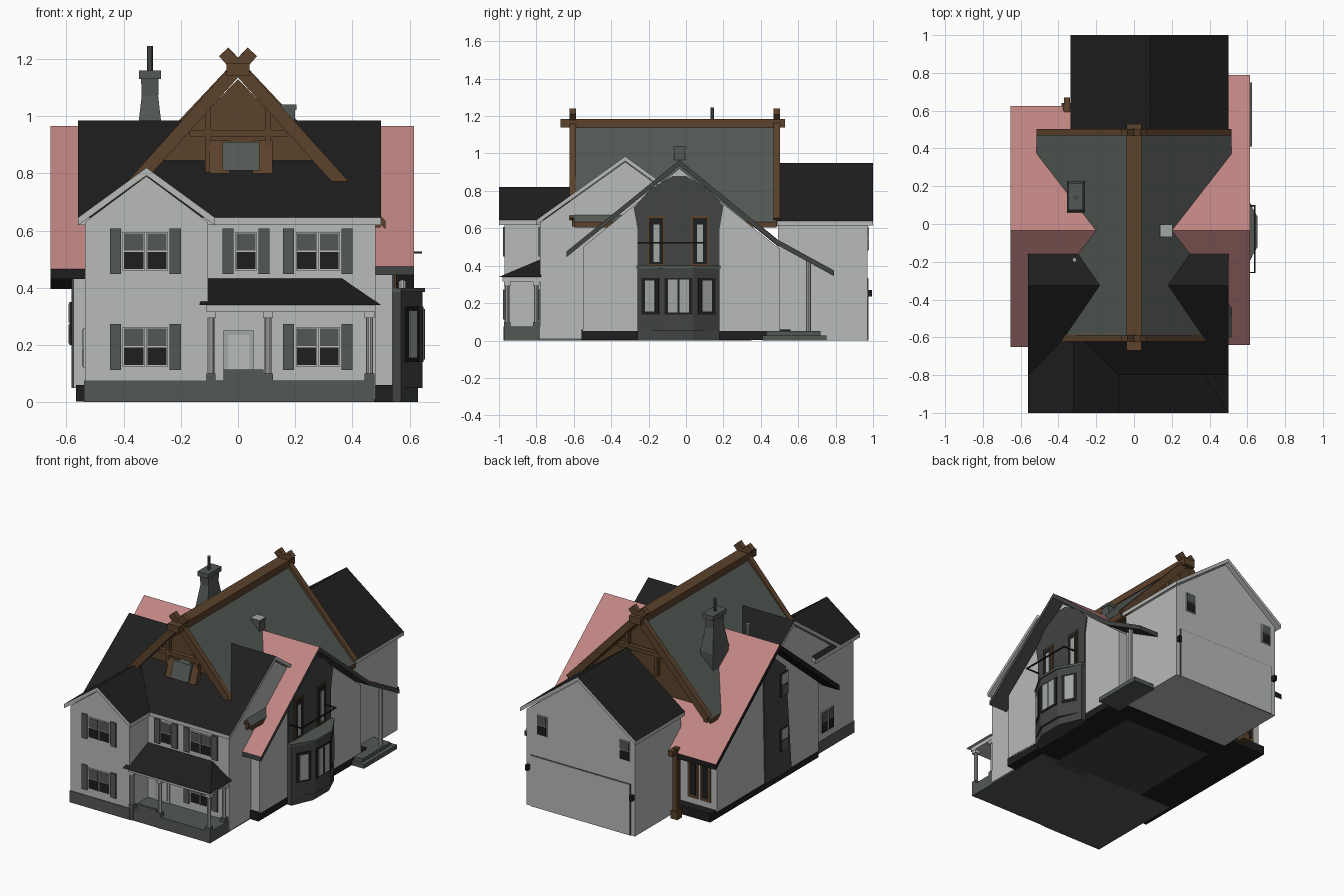
import bpy, bmesh, math
from mathutils import Vector

if "Cube" in bpy.data.objects:
    bpy.data.objects.remove(bpy.data.objects["Cube"])

def mat(name, r, g, b):
    m = bpy.data.materials.new(name)
    m.diffuse_color = (r, g, b, 1)
    m.use_nodes = True
    m.node_tree.nodes["Principled BSDF"].inputs["Base Color"].default_value = m.diffuse_color
    return m

WHITE = mat("white siding", .475, .495, .48)
PINK = mat("pink roof", .525, .235, .225)
BLACK = mat("black shingle", .013, .013, .013)
SLATE = mat("slate grey", .086, .099, .09)
CHAR = mat("charcoal wall", .053, .059, .055)
BROWN = mat("brown timber", .105, .054, .024)
GLASS = mat("pale glass", .36, .385, .37)

def finish(name, bm, m, top=None):
    bmesh.ops.recalc_face_normals(bm, faces=bm.faces[:])
    bm.normal_update()
    me = bpy.data.meshes.new(name)
    me.materials.append(m)
    if top:                                   # upward faces get the roof colour
        me.materials.append(top)
        for f in bm.faces:
            f.material_index = 1 if f.normal.z > .2 else 0
    bm.to_mesh(me)
    bm.free()
    ob = bpy.data.objects.new(name, me)
    bpy.context.collection.objects.link(ob)
    return ob

def prism(name, pts, axis, a, b, m, top=None):
    put = {'x': lambda p, c: (c, p[0], p[1]), 'y': lambda p, c: (p[0], c, p[1]),
           'z': lambda p, c: (p[0], p[1], c)}[axis]
    bm = bmesh.new()
    lo = [bm.verts.new(put(p, a)) for p in pts]
    hi = [bm.verts.new(put(p, b)) for p in pts]
    bm.faces.new(lo)
    bm.faces.new(hi[::-1])
    n = len(pts)
    for i in range(n):
        j = (i + 1) % n
        bm.faces.new((lo[i], hi[i], hi[j], lo[j]))
    return finish(name, bm, m, top)

def box(name, x0, x1, y0, y1, z0, z1, m, top=None):
    return prism(name, [(x0, y0), (x1, y0), (x1, y1), (x0, y1)], 'z', z0, z1, m, top)

def roof(name, line, axis, a, b, t, edge, top):
    return prism(name, line + [(p[0], p[1] - t) for p in line[::-1]], axis, a, b, edge, top)

def hull(name, pts, m, top=None):
    bm = bmesh.new()
    for p in pts:
        bm.verts.new(p)
    bmesh.ops.convex_hull(bm, input=bm.verts[:])
    return finish(name, bm, m, top)

def beam(name, p, q, w, d, m):
    # square timber between two points: w across, d along y (or x for y-beams)
    p, q = Vector(p), Vector(q)
    ax = (q - p).normalized()
    s = Vector((1, 0, 0)) if abs(ax.y) > .7 else Vector((0, 1, 0))
    o = ax.cross(s).normalized()
    return hull(name, [e + o * i * w / 2 + s * j * d / 2
                       for e in (p, q) for i in (-1, 1) for j in (-1, 1)], m)

def rod(name, x, y, z0, z1, r, m, n=10):
    return prism(name, [(x + r * math.cos(2 * math.pi * i / n), y + r * math.sin(2 * math.pi * i / n))
                        for i in range(n)], 'z', z0, z1, m)

def plate(name, face, pos, u0, u1, z0, z1, m, t=.006):
    s = 1 if face[0] == '+' else -1
    a, b = sorted((pos - s * .003, pos + s * t))
    if face[1] == 'y':
        return box(name, u0, u1, a, b, z0, z1, m)
    return box(name, a, b, u0, u1, z0, z1, m)

def sash(face, pos, u0, u1, z0, z1, frame=WHITE, up=SLATE, low=BLACK):
    e, mid = .005, (z0 + z1) / 2
    plate("window_frame", face, pos, u0, u1, z0, z1, frame)
    plate("upper_pane", face, pos, u0 + e, u1 - e, mid + .003, z1 - e, up, .009)
    plate("lower_pane", face, pos, u0 + e, u1 - e, z0 + e, mid - .003, low, .009)

def shutters(u0, u1, z0, z1):
    return [(u0 - .043, u0 - .004, z0, z1), (u1 + .004, u1 + .043, z0, z1)]

# front block with its roof, and projecting left wing
prism("front_block", [(-.78, .01), (0, .01), (0, .72), (-.325, .955), (-.78, .63)], 'x', -.535, .48, WHITE)
roof("front_roof", [(-.80, .645), (-.325, .985), (.02, .735)], 'x', -.56, .5, .025, WHITE, BLACK)
prism("left_wing", [(-.535, .02), (-.105, .02), (-.105, .63), (-.32, .79), (-.535, .63)], 'y', -.97, -.5, WHITE)
roof("wing_roof", [(-.56, .645), (-.32, .82), (-.08, .645)], 'y', -1, -.54, .027, WHITE, BLACK)
box("front_foundation", -.538, .477, -.785, -.3, 0, .075, SLATE)
box("wing_foundation", -.538, -.102, -.975, -.6, 0, .075, SLATE)

# front windows with shutters
for y, x0, x1, n in ((-.97, -.405, -.243, 2), (-.78, .2, .358, 2), (-.78, -.012, .068, 1)):
    for z0, z1 in ((.46, .595), (.125, .262)):
        if n == 1 and z0 < .3:
            continue
        w = (x1 - x0) / n
        for i in range(n):
            sash('-y', y, x0 + i * w + .002, x0 + (i + 1) * w - .002, z0, z1)
        for s in shutters(x0, x1, z0 - .012, z1 + .012):
            plate("shutter", '-y', y, *s, SLATE, .009)
for y in (-.76, -.69):
    sash('-x', -.535, y, y + .06, .12, .26)

# front porch
box("porch_floor", -.105, .478, -.97, -.77, 0, .075, SLATE)
box("porch_parapet", -.05, .09, -.97, -.955, .07, .115, SLATE)
plate("front_door", '-y', -.78, -.05, .055, .075, .25, GLASS)
plate("door_panel", '-y', -.78, -.035, .04, .09, .235, WHITE, .009)
box("porch_fascia", -.11, .48, -.98, -.78, .315, .345, WHITE)
hull("porch_roof", [(-.135, -1, .34), (.5, -1, .34), (.5, -.775, .34), (-.135, -.96, .34),
                    (-.105, -.775, .34), (-.105, -.775, .435), (.36, -.775, .435)], WHITE, BLACK)
for x, y in ((-.095, -.955), (.105, -.955), (.46, -.955), (.46, -.8)):
    box("porch_pier", x - .017, x + .017, y - .017, y + .017, 0, .1, SLATE)
    rod("porch_column", x, y, .09, .3, .012, WHITE)
    box("column_capital", x - .018, x + .018, y - .018, y + .018, .295, .316, WHITE)

# cross block running left to right with pink roof
prism("cross_block", [(-.55, .05), (.5, .05), (.5, .49), (-.035, .92), (-.55, .5)], 'x', -.575, .54, WHITE)
box("cross_base", -.567, .54, -.56, .56, .003, .06, BLACK)
box("cellar_panel", -.3, .35, -.35, .35, 0, .02, CHAR)
roof("left_pink_roof", [(-.65, .465), (-.035, .965), (.625, .43)], 'x', -.655, 0, .035, BLACK, PINK)
roof("right_pink_roof", [(-.64, .475), (-.035, .965), (.48, .545), (.79, .375)], 'x', 0, .615, .03, CHAR, PINK)

# right gable: dark panel, tall windows, rail and bay
prism("gable_panel", [(-.26, .05), (.18, .05), (.18, .6), (.2, .72), (.12, .81), (0, .88), (-.07, .88),
                      (-.19, .81), (-.28, .71), (-.26, .6)], 'x', .53, .548, CHAR)
for y in (-.205, .03):
    plate("tall_window_frame", '+x', .548, y, y + .09, .4, .665, BROWN)
    plate("tall_window_dark", '+x', .548, y + .008, y + .082, .41, .655, BLACK, .008)
    plate("tall_window_glass", '+x', .548, y + .03, y + .062, .42, .62, GLASS, .0095)
box("balcony_rail", .635, .643, -.26, .1, .52, .527, BLACK)
for y in (-.26, .093):
    box("balcony_rail_end", .54, .64, y, y + .007, .52, .527, BLACK)
bay = [(.53, -.26), (.57, -.26), (.645, -.12), (.645, .04), (.57, .18), (.53, .18)]
prism("bay", bay, 'z', .05, .39, CHAR)
prism("bay_cap", [(x + (.008 if x > .6 else 0), y * 1.02) for x, y in bay], 'z', .385, .4, SLATE)
prism("bay_base", [(min(x, .63), y) for x, y in bay], 'z', 0, .06, CHAR)
plate("bay_frame", '+x', .645, -.115, .035, .14, .335, BLACK, .004)
plate("bay_glass", '+x', .645, -.095, .015, .15, .325, GLASS, .007)
plate("bay_mullion", '+x', .645, -.045, -.035, .15, .325, BLACK, .009)
for y0, y1 in ((-.26, -.12), (.18, .04)):
    a, b = Vector((.57, y0, 0)), Vector((.645, y1, 0))
    nrm = Vector((abs(y1 - y0), .075 * (1 if y0 > 0 else -1), 0)).normalized()
    for nm, f, z0, z1, t, m in (("bay_side_frame", .18, .14, .335, .004, BLACK),
                                ("bay_side_glass", .32, .155, .32, .008, GLASS)):
        hull(nm, [a.lerp(b, k) + nrm * d + Vector((0, 0, z))
                  for k in (f, 1 - f) for d in (-.003, t) for z in (z0, z1)], m)

# left gable: dark panel with two windows
prism("left_gable_panel", [(-.26, .05), (.01, .05), (.03, .82), (-.035, .88), (-.2, .74)], 'x', -.583, -.56, CHAR)
for z in (.2, .56):
    sash('-x', -.583, -.22, -.14, z, z + .15, BLACK, GLASS, SLATE)

# side porches: right column and steps, left timber post
box("side_porch_floor", .46, .6, .48, .72, 0, .045, SLATE)
for i in range(2):
    box("side_step", .46, .60 + .025 * i, .43 - .02 * i, .72 + .03 * i, 0, .05 - .022 * i, SLATE)
rod("side_column", .575, .655, .04, .43, .014, WHITE)
box("timber_post", -.375, -.345, .60, .63, 0, .46, BROWN)
box("timber_post_foot", -.385, -.335, .59, .64, 0, .05, BROWN)
box("timber_bracket", -.37, -.34, .5, .67, .42, .455, BROWN)
for x in (-.53, -.44):
    plate("timber_window_frame", '+y', .5, x, x + .075, .1, .36, BROWN)
    plate("timber_window_glass", '+y', .5, x + .015, x + .06, .12, .34, BLACK, .009)

# back block with garage door
prism("back_block", [(-.31, 0), (.475, 0), (.475, .625), (.085, .92), (-.31, .625)], 'y', .492, .97, WHITE)
roof("back_roof", [(-.335, .64), (.085, .95), (.5, .64)], 'y', .488, 1, .025, WHITE, BLACK)
plate("garage_trim", '+y', .97, -.28, .445, 0, .335, SLATE, .003)
plate("garage_door", '+y', .97, -.276, .441, 0, .331, WHITE, .006)
for x in (-.25, .35):
    sash('+y', .97, x - .025, x + .05, .48, .61)
for x in (-.295, .46):
    box("garage_lamp", x - .01, x + .01, .97, .995, .235, .27, BLACK)

# tall central slate roof with timber gables
roof("slate_roof", [(-.515, .635), (0, 1.175), (.515, .635)], 'y', -.6, .485, .03, BROWN, SLATE)
prism("timber_gable", [(-.44, .67), (.44, .67), (0, 1.13)], 'y', -.52, .42, BROWN)
box("ridge_beam", -.04, .04, -.67, .53, 1.14, 1.185, BROWN)
for y, foot in ((-.605, .475), (.485, .5)):
    for s in (-1, 1):
        beam("bargeboard", (-s * .05, y, 1.225), (s * foot, y, .64), .045, .035, BROWN)
        beam("gable_strut", (s * .105, y * .93, .8), (s * .105, y * .93, 1.04), .022, .03, BROWN)
    beam("collar_tie", (-.17, y * .93, .94), (.17, y * .93, .94), .025, .03, BROWN)
for s in (-1, 1):
    beam("eave_beam", (s * .483, -.61, .63), (s * .483, .49, .63), .04, .03, BROWN)
    beam("hatch_jamb", (.01 + s * .075, -.6, .8), (.01 + s * .075, -.56, .915), .07, .022, BROWN)
hull("gable_hatch", [(.01 + x, y + d, z) for x in (-.065, .065) for d in (0, .06)
                     for y, z in ((-.625, .81), (-.59, .91))], SLATE)

# chimney, roof vent and pipe
def ring(z, hx, hy):
    return [(-.308 + i * hx, .145 + j * hy, z) for i in (-1, 1) for j in (-1, 1)]
for z0, a, z1, b in ((.66, .035, .92, .046), (.92, .046, 1.07, .029), (1.07, .029, 1.135, .031),
                     (1.13, .039, 1.16, .039)):
    hull("chimney", ring(z0, a, a * 1.8) + ring(z1, b, b * 1.8), SLATE)
rod("chimney_pipe", -.308, .14, 1.15, 1.245, .01, SLATE)
box("roof_vent", .14, .2, -.065, -.005, .92, 1.025, SLATE)
box("roof_vent_cap", .138, .205, -.068, -.002, 1.022, 1.04, SLATE, GLASS)
rod("vent_pipe", -.315, -.19, .84, .95, .012, GLASS)
